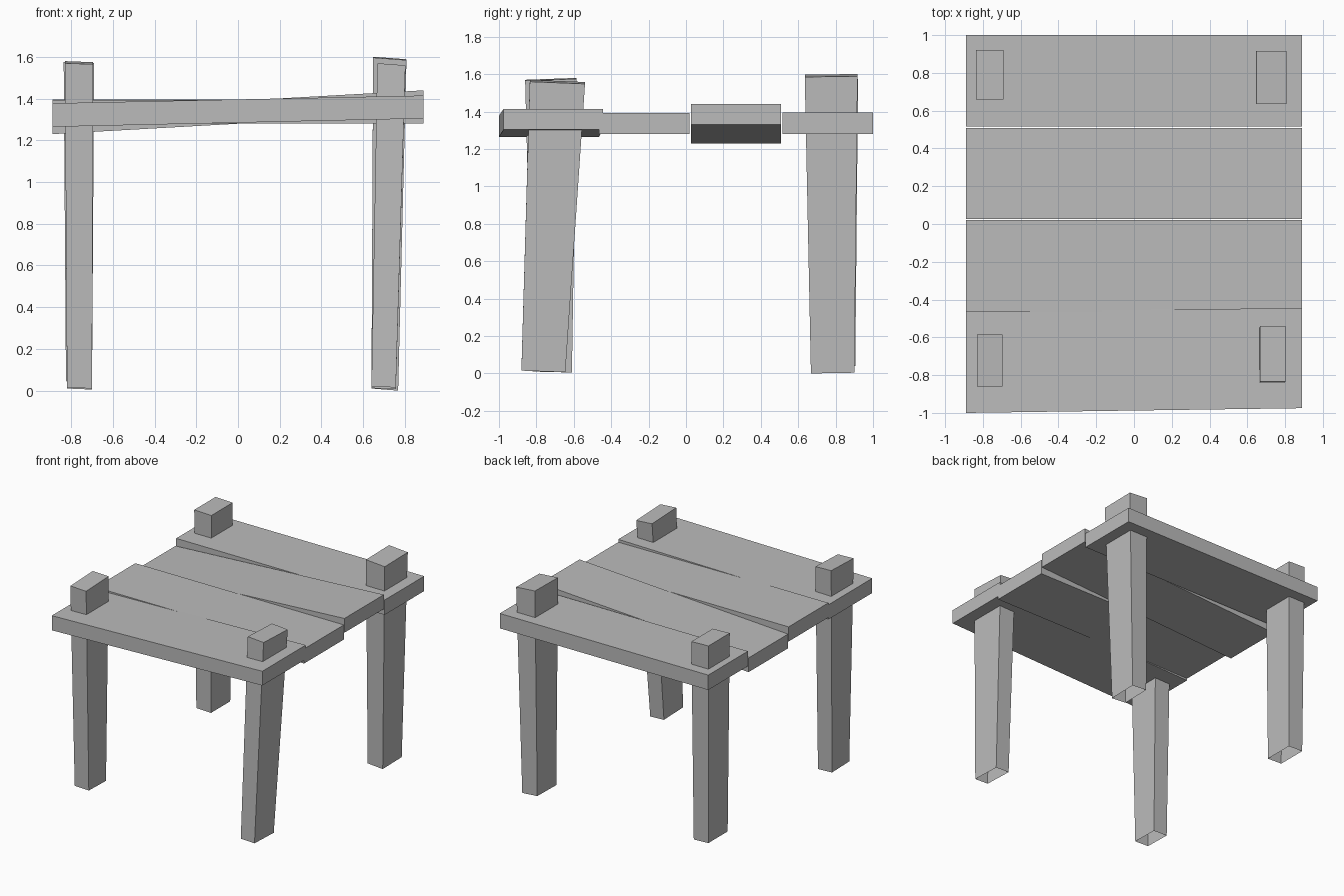
import bpy
import bmesh

cube = bpy.data.objects.get("Cube")
if cube:
    bpy.data.objects.remove(cube, do_unlink=True)

grey = bpy.data.materials.new("plain_grey")
grey.use_nodes = True
colour = (0.5, 0.5, 0.5, 1)
grey.diffuse_color = colour
grey.node_tree.nodes["Principled BSDF"].inputs["Base Color"].default_value = colour


def loft(name, start, end, open_start=False):
    """Box joining two four-cornered ends."""
    bm = bmesh.new()
    a = [bm.verts.new(p) for p in start]
    b = [bm.verts.new(p) for p in end]
    if not open_start:
        bm.faces.new(a[::-1])
    bm.faces.new(b)
    for i in range(4):
        j = (i + 1) % 4
        bm.faces.new((a[i], a[j], b[j], b[i]))
    if not open_start:
        bmesh.ops.recalc_face_normals(bm, faces=bm.faces)
    mesh = bpy.data.meshes.new(name)
    bm.to_mesh(mesh)
    bm.free()
    mesh.materials.append(grey)
    obj = bpy.data.objects.new(name, mesh)
    bpy.context.collection.objects.link(obj)


def plank(name, left, right):
    """Each end is (y front, y back, z bottom, z top)."""
    def corners(x, e):
        y0, y1, z0, z1 = e
        return [(x, y0, z0), (x, y1, z0), (x, y1, z1), (x, y0, z1)]
    loft(name, corners(-0.89, left), corners(0.89, right))


def leg(name, foot, head):
    """Each end is (x0, x1, y0, y1, z, rise along x, rise along y)."""
    def corners(e):
        x0, x1, y0, y1, z, rx, ry = e
        return [(x0, y0, z), (x1, y0, z + rx),
                (x1, y1, z + rx + ry), (x0, y1, z + ry)]
    loft(name, corners(foot), corners(head), open_start=True)


# Table top: four uneven planks
plank("front_plank", (-1.0, -0.465, 1.265, 1.378), (-0.975, -0.445, 1.305, 1.415))
plank("front_middle_plank", (-0.465, 0.02, 1.28, 1.393), (-0.465, 0.02, 1.28, 1.393))
plank("back_middle_plank", (0.027, 0.508, 1.23, 1.34), (0.027, 0.508, 1.33, 1.44))
plank("back_plank", (0.517, 1.0, 1.28, 1.395), (0.517, 1.0, 1.28, 1.395))

# Legs: leaning tapered posts through the top, hollow at the foot
leg("front_leg_at_minus_x",
    (-0.82, -0.70, -0.82, -0.61, 0.015, -0.005, -0.005),
    (-0.83, -0.695, -0.86, -0.585, 1.57, -0.005, 0.01))
leg("front_leg_at_plus_x",
    (0.64, 0.757, -0.88, -0.645, 0.02, -0.005, -0.008),
    (0.668, 0.803, -0.835, -0.54, 1.57, -0.01, -0.012))
leg("back_leg_at_minus_x",
    (-0.825, -0.70, 0.67, 0.905, 0.045, -0.005, 0),
    (-0.836, -0.69, 0.66, 0.92, 1.575, -0.005, 0))
leg("back_leg_at_plus_x",
    (0.64, 0.768, 0.668, 0.9, 0.01, -0.01, 0.004),
    (0.648, 0.808, 0.635, 0.917, 1.597, -0.012, 0.004))
